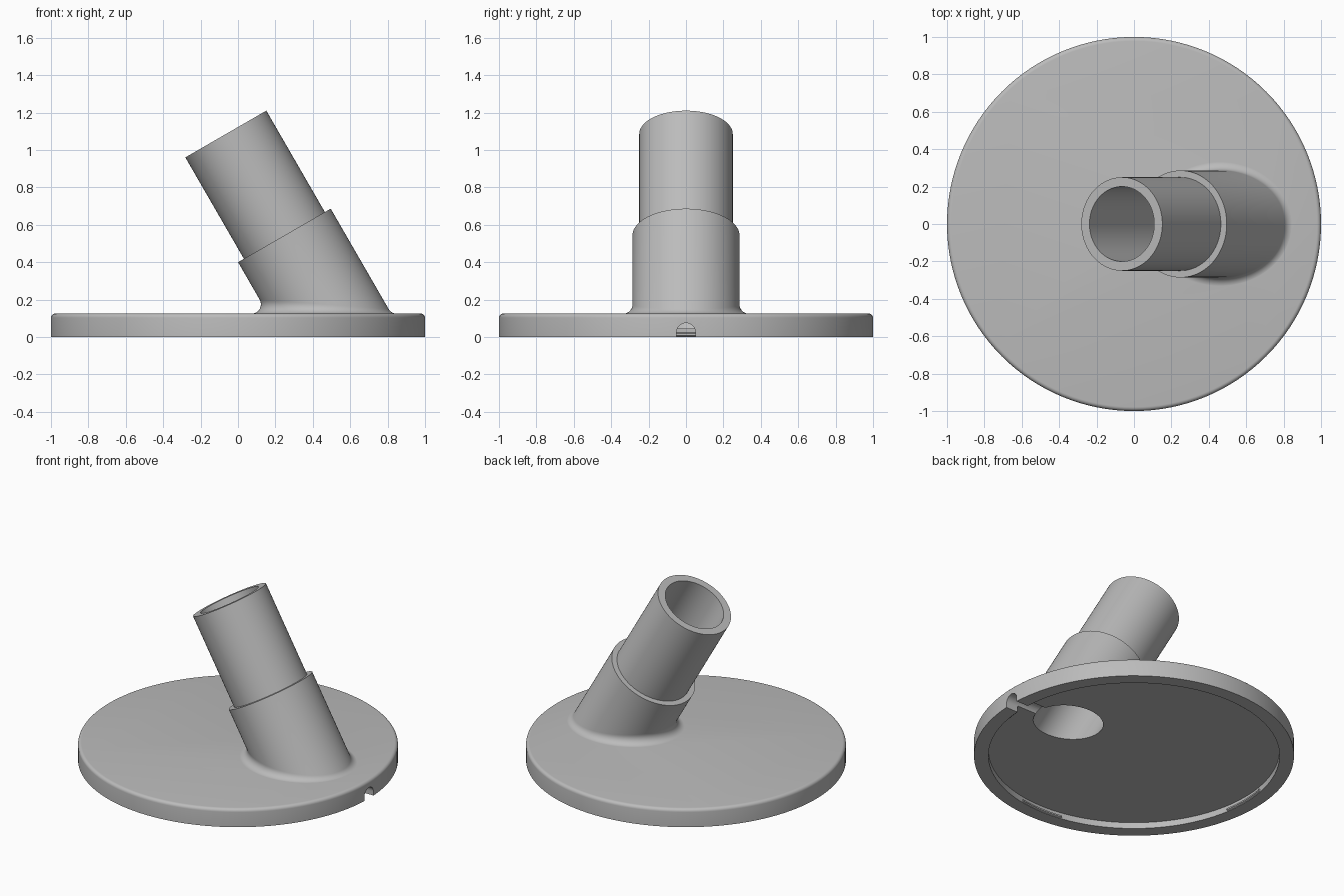
import bpy, bmesh, math
from mathutils import Vector, Matrix

if "Cube" in bpy.data.objects:
    bpy.data.objects.remove(bpy.data.objects["Cube"])

SEG = 128
TILT = math.radians(30)
AXIS = Vector((-math.sin(TILT), 0, math.cos(TILT)))   # direction of the slanted tube
SIDE = Vector((math.cos(TILT), 0, math.sin(TILT)))
TOP = Vector((-0.065, 0, 1.085))                      # centre of the tube mouth
PLATE_H, TUBE_R, COLLAR_R, BORE_R, FILLET = 0.125, 0.25, 0.286, 0.2, 0.05

grey = bpy.data.materials.new("light grey")
grey.diffuse_color = (0.5, 0.5, 0.5, 1)
grey.use_nodes = True
grey.node_tree.nodes["Principled BSDF"].inputs["Base Color"].default_value = grey.diffuse_color


def make(name, bm):
    bmesh.ops.recalc_face_normals(bm, faces=bm.faces)
    me = bpy.data.meshes.new(name)
    bm.to_mesh(me)
    bm.free()
    me.materials.append(grey)
    ob = bpy.data.objects.new(name, me)
    bpy.context.collection.objects.link(ob)
    return ob


def skin(name, rings):
    """Closed solid through a stack of equal point rings."""
    bm = bmesh.new()
    loops = [[bm.verts.new(p) for p in r] for r in rings]
    for a, b in zip(loops, loops[1:]):
        for i in range(len(a)):
            j = (i + 1) % len(a)
            bm.faces.new((a[i], a[j], b[j], b[i]))
    bm.faces.new(loops[0])
    bm.faces.new(loops[-1])
    return make(name, bm)


def ring(r, z):
    return [Vector((r * math.cos(t), r * math.sin(t), z)) for t in angles]


def radial(t):
    return SIDE * math.cos(t) + Vector((0, math.sin(t), 0))


def tube_ring(r, down):
    return [TOP - AXIS * down + radial(t) * r for t in angles]


def boolean(ob, tool, op):
    m = ob.modifiers.new(op, 'BOOLEAN')
    m.operation, m.object, m.solver = op, tool, 'EXACT'
    bpy.context.view_layer.objects.active = ob
    bpy.ops.object.modifier_apply(modifier=m.name)
    bpy.data.objects.remove(tool)


angles = [2 * math.pi * i / SEG for i in range(SEG)]

# Round plate with a softened top edge and a shallow recess underneath
EDGE = 0.022
profile = [(0.91, 0.042), (0.91, 0), (1, 0)]
for k in range(6):
    a = math.pi / 2 * k / 5
    profile.append((1 - EDGE + EDGE * math.cos(a), PLATE_H - EDGE + EDGE * math.sin(a)))
plate = skin("base_plate", [ring(r, z) for r, z in profile])

# Slanted tube and collar, ending in a rolled fillet on the plate
rings = [tube_ring(TUBE_R, 0), tube_ring(TUBE_R, 0.626), tube_ring(COLLAR_R, 0.626)]
STEPS = 8
floor = PLATE_H - 0.0004
arcs = [[] for _ in range(STEPS + 1)]
for t in angles:
    out = radial(t)
    ball = TOP + out * (COLLAR_R + FILLET)
    ball -= AXIS * ((ball.z - floor - FILLET) / AXIS.z)
    down = Vector((0, 0, -1))
    for k in range(STEPS + 1):
        arcs[k].append(ball + (-out).slerp(down, k / STEPS) * FILLET)
rings += arcs
rings.append([Vector((p.x, p.y, 0.09)) for p in arcs[-1]])
neck = skin("slanted_neck", rings)
boolean(plate, neck, 'UNION')

# Bore running through the neck and the plate
bore = skin("bore_cutter", [tube_ring(BORE_R, -0.1), tube_ring(BORE_R, 1.5)])
boolean(plate, bore, 'DIFFERENCE')

# Arched cable channel from the rim to the bore
arch = [(-0.05, -0.05)]
arch += [(-0.05 * math.cos(math.pi * k / 16), 0.025 + 0.05 * math.sin(math.pi * k / 16)) for k in range(17)]
arch.append((0.05, -0.05))
channel = skin("channel_cutter", [[Vector((x, y, z)) for y, z in arch] for x in (0.6, 1.1)])
boolean(plate, channel, 'DIFFERENCE')
plate.name = "base_with_neck"

# Small retaining ridges inside the recess
for n, (a0, a1) in enumerate([(80, 100), (170, 190), (260, 280), (4, 10), (350, 356)]):
    sections = []
    for k in range(9):
        a = math.radians(a0 + (a1 - a0) * k / 8)
        sections.append([Vector((r * math.cos(a), r * math.sin(a), z))
                         for r, z in ((0.912, 0.002), (0.9, 0.008), (0.9, 0.018), (0.912, 0.024))])
    skin(f"retaining_ridge_{n + 1}", sections)

for ob in bpy.context.collection.objects:
    bpy.ops.object.select_all(action='DESELECT')
    ob.select_set(True)
    bpy.context.view_layer.objects.active = ob
    bpy.ops.object.shade_smooth_by_angle(angle=math.radians(30))
